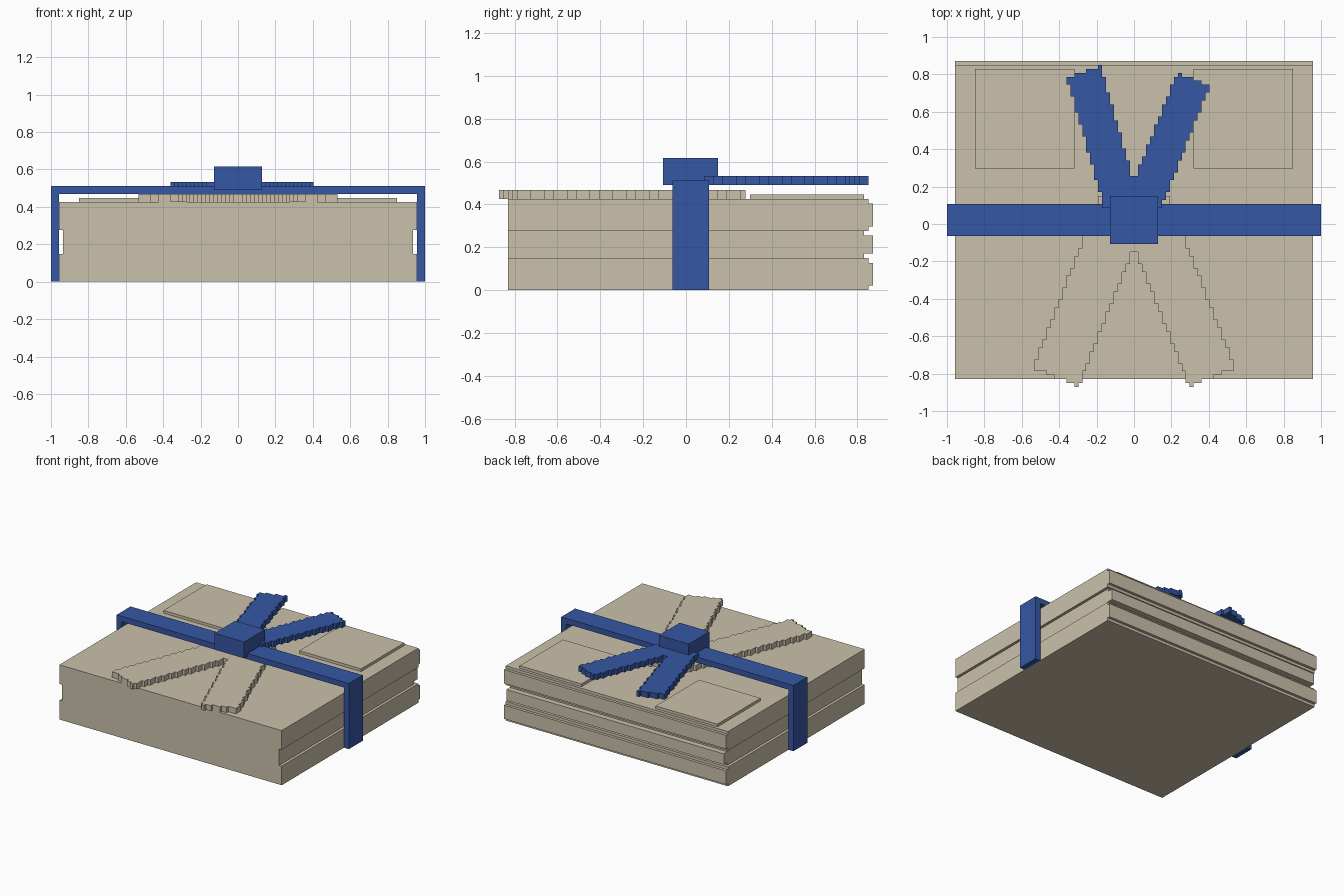
import bpy, bmesh, math
from mathutils import Vector

if "Cube" in bpy.data.objects:
    bpy.data.objects.remove(bpy.data.objects["Cube"])

U = 2 / 94  # size of one block step; all coordinates below are in steps


def material(name, rgb):
    m = bpy.data.materials.new(name)
    m.diffuse_color = (*rgb, 1)
    m.use_nodes = True
    m.node_tree.nodes["Principled BSDF"].inputs["Base Color"].default_value = m.diffuse_color
    return m


CLOTH = material("cream cloth", (0.60, 0.535, 0.41))
BLUE = material("blue belt", (0.036, 0.095, 0.37))


def finish(name, bm, mat):
    bmesh.ops.recalc_face_normals(bm, faces=bm.faces[:])
    bmesh.ops.scale(bm, vec=(U, U, U), verts=bm.verts[:])
    me = bpy.data.meshes.new(name)
    bm.to_mesh(me)
    bm.free()
    me.materials.append(mat)
    ob = bpy.data.objects.new(name, me)
    bpy.context.collection.objects.link(ob)
    return ob


def extrude(bm, faces, vec):
    out = bmesh.ops.extrude_face_region(bm, geom=faces)["geom"]
    verts = [g for g in out if isinstance(g, bmesh.types.BMVert)]
    bmesh.ops.translate(bm, vec=vec, verts=verts)


def prism(name, points, vec, mat):
    """Flat outline pushed along vec."""
    bm = bmesh.new()
    face = bm.faces.new([bm.verts.new(p) for p in points])
    extrude(bm, [face], vec)
    return finish(name, bm, mat)


def box(name, x0, x1, y0, y1, z0, z1, mat):
    pts = [(x0, y0, z0), (x1, y0, z0), (x1, y1, z0), (x0, y1, z0)]
    return prism(name, pts, (0, 0, z1 - z0), mat)


def stepped_strips(name, strips, z0, z1, mat):
    """Slanted strips cut from square blocks; each is (start, end, half width)."""
    def inside(c):
        for a, b, half in strips:
            a, d = Vector(a), Vector(b) - Vector(a)
            t = (c - a).dot(d) / d.length
            side = (c - a).cross(d.normalized())
            if 0 <= t <= d.length and abs(side) <= half:
                return True
        return False

    bm = bmesh.new()
    verts = {}

    def vert(x, y):
        if (x, y) not in verts:
            verts[x, y] = bm.verts.new((x, y, z0))
        return verts[x, y]

    for x in range(-45, 45):
        for y in range(-45, 45):
            if inside(Vector((x + 0.5, y + 0.5))):
                bm.faces.new([vert(x, y), vert(x + 1, y),
                              vert(x + 1, y + 1), vert(x, y + 1)])
    extrude(bm, bm.faces[:], (0, 0, z1 - z0))
    bmesh.ops.recalc_face_normals(bm, faces=bm.faces[:])
    bmesh.ops.dissolve_limit(bm, angle_limit=0.01,
                             verts=bm.verts[:], edges=bm.edges[:])
    return finish(name, bm, mat)


# Three folded layers, each with a stepped fold bulging at the back
for name, z0, z1, half, lip in (("bottom_layer", 0, 7, 45, 40),
                                ("middle_layer", 7, 13, 44, 39),
                                ("top_layer", 13, 20, 45, 40)):
    outline = [(-39, z0), (lip, z0), (lip, z0 + 1), (41, z0 + 1),
               (41, z1 - 1), (lip, z1 - 1), (lip, z1), (-39, z1)]
    prism(name, [(-half, y, z) for y, z in outline], (2 * half, 0, 0), CLOTH)

# Raised folded panels at the back corners
box("left_panel", -40, -15, 14, 39, 20, 21, CLOTH)
box("right_panel", 15, 40, 14, 39, 20, 21, CLOTH)

# Crossing lapels
stepped_strips("lapels", [((s * 0.1, 10.6), (s * 19.7, -38.5), 6.3)
                          for s in (-1, 1)], 20, 22, CLOTH)

# Belt wrapped over the top and down both sides
belt = [(-47, 0), (-45, 0), (-45, 22), (45, 22),
        (45, 0), (47, 0), (47, 24), (-47, 24)]
prism("belt", [(x, -3, z) for x, z in belt], (0, 8, 0), BLUE)

# Knot and the two loose belt ends
box("belt_knot", -6, 6, -5, 7, 23, 29, BLUE)
stepped_strips("belt_ends", [((-3.1, 5.3), (-12.7, 38.3), 4.5),
                             ((2.6, 5.5), (15.0, 36.4), 4.5)], 23, 25, BLUE)
